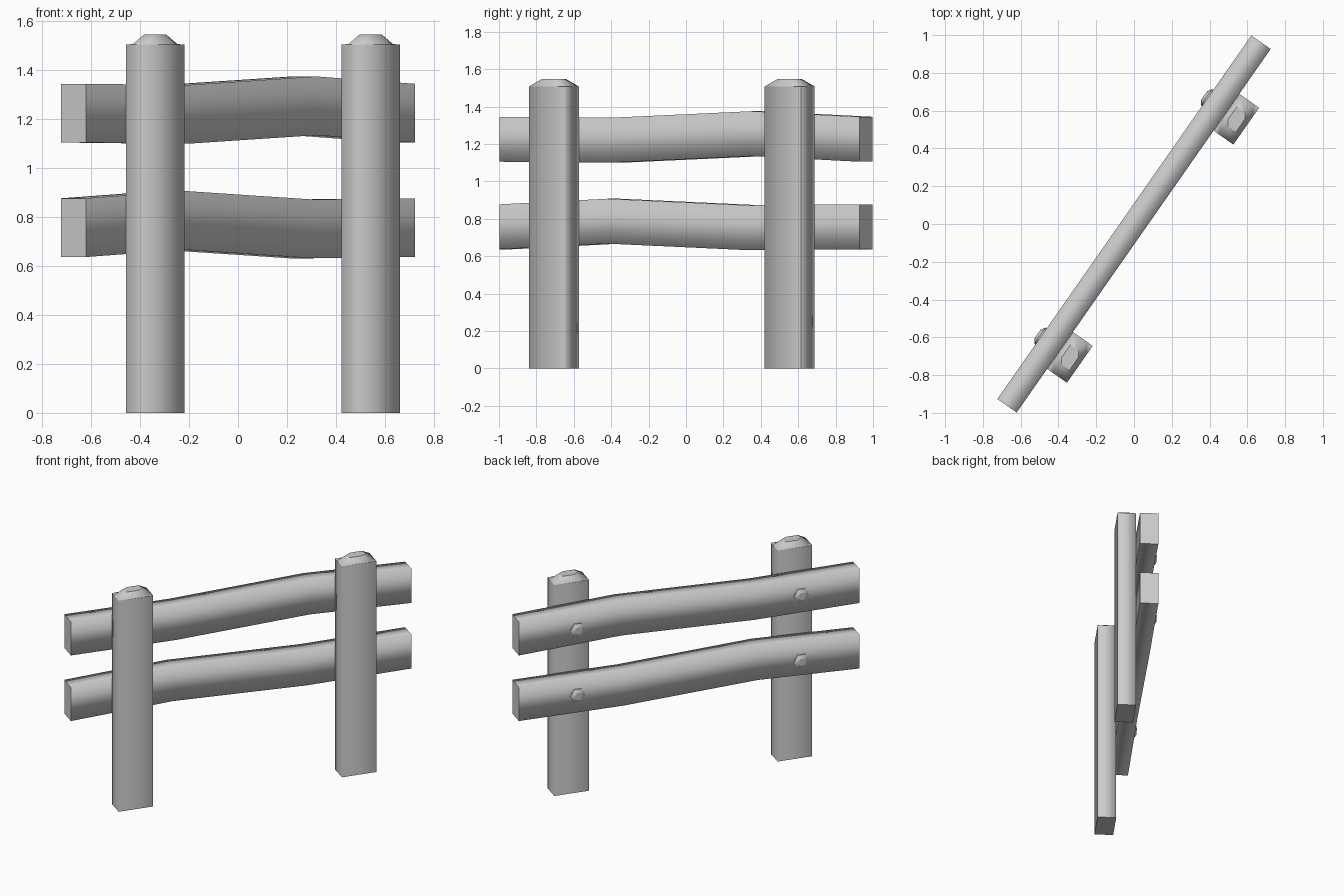
import bpy, bmesh
from math import atan2, cos, sin, pi
from mathutils import Matrix

cube = bpy.data.objects.get("Cube")
if cube:
    bpy.data.objects.remove(cube, do_unlink=True)

# One weathered grey for the whole fence
grey = bpy.data.materials.new("weathered_grey")
grey.use_nodes = True
grey.diffuse_color = (0.6, 0.6, 0.6, 1)
bsdf = grey.node_tree.nodes["Principled BSDF"]
bsdf.inputs["Base Color"].default_value = (0.6, 0.6, 0.6, 1)
bsdf.inputs["Roughness"].default_value = 0.8

# The fence is built along x, then turned to stand diagonally
TURN = Matrix.Rotation(atan2(1.925, 1.345), 4, "Z")


def loft(name, rings, sharp_rings=()):
    """Skin a list of equal-length rings, cap both ends, smooth along the sides."""
    bm = bmesh.new()
    loops = [[bm.verts.new(p) for p in ring] for ring in rings]
    for a, b in zip(loops, loops[1:]):
        for i in range(len(a)):
            j = (i + 1) % len(a)
            bm.faces.new((a[i], a[j], b[j], b[i])).smooth = True
    for cap in (loops[0], loops[-1]):
        bm.faces.new(cap)
    for k in sharp_rings:
        ring = loops[k]
        for i, v in enumerate(ring):
            bm.edges.get((v, ring[(i + 1) % len(ring)])).smooth = False
    bmesh.ops.recalc_face_normals(bm, faces=bm.faces)
    bm.transform(TURN)
    mesh = bpy.data.meshes.new(name)
    bm.to_mesh(mesh)
    bm.free()
    mesh.materials.append(grey)
    obj = bpy.data.objects.new(name, mesh)
    bpy.context.collection.objects.link(obj)
    return obj


# Rails: long planks with a slight bend, mirrored end for end
RAIL_T, RAIL_H = 0.0625, 0.12


def rail(name, z, flip):
    bends = [(-1.174, 0), (-0.45, -0.005), (0.47, 0.03), (1.174, 0)]
    rings = [[(flip * x, y, z + dz + h)
              for y, h in ((-RAIL_T, -RAIL_H), (RAIL_T, -RAIL_H),
                           (RAIL_T, RAIL_H), (-RAIL_T, RAIL_H))]
             for x, dz in bends]
    return loft(name, rings, (0, -1))


# Posts: square-cut timber with a hewn cap, two of its corners clipped
POST_W, POST_T = 0.119, 0.0635


def post(name, x):
    y = -0.127

    def ring(z, su=1, sn=1, clip=0):
        half = [(-1, -1 + clip), (-1, 1 - clip), (-1 + clip, 1), (1, 1),
                (1, 1 - clip), (1, -1 + clip), (1 - clip, -1), (-1, -1)]
        pts = [(-1, -1), (-1, 1 - clip), (-1 + clip, 1), (1, 1),
               (1, -1 + clip), (1 - clip, -1)]
        return [(x + u * su * POST_W, y + n * sn * POST_T, z) for u, n in pts]

    # a hair of clip keeps the shaft corners square yet gives the cap six sides
    rings = [ring(0, clip=0.01), ring(1.506, clip=0.01),
             ring(1.507, clip=0.55), ring(1.546, 0.47, 0.57, 0.55)]
    return loft(name, rings, (0, 1))


# Bolts: low hexagonal heads on the back of the rails
def bolt(name, x, z):
    rings = [[(x + r * cos(i * pi / 3), y, z + r * sin(i * pi / 3))
              for i in range(6)]
             for r, y in ((0.052, 0.055), (0.052, 0.07), (0.028, 0.085))]
    return loft(name, rings, (0, 1))


LEVELS = {"upper": (1.225, 1), "lower": (0.757, -1)}
for level, (z, flip) in LEVELS.items():
    rail(level + "_rail", z, flip)
    for side, x in (("near", -0.77), ("far", 0.77)):
        bolt(f"{level}_{side}_bolt", x, z)

for side, x in (("near", -0.773), ("far", 0.765)):
    post(side + "_post", x)
